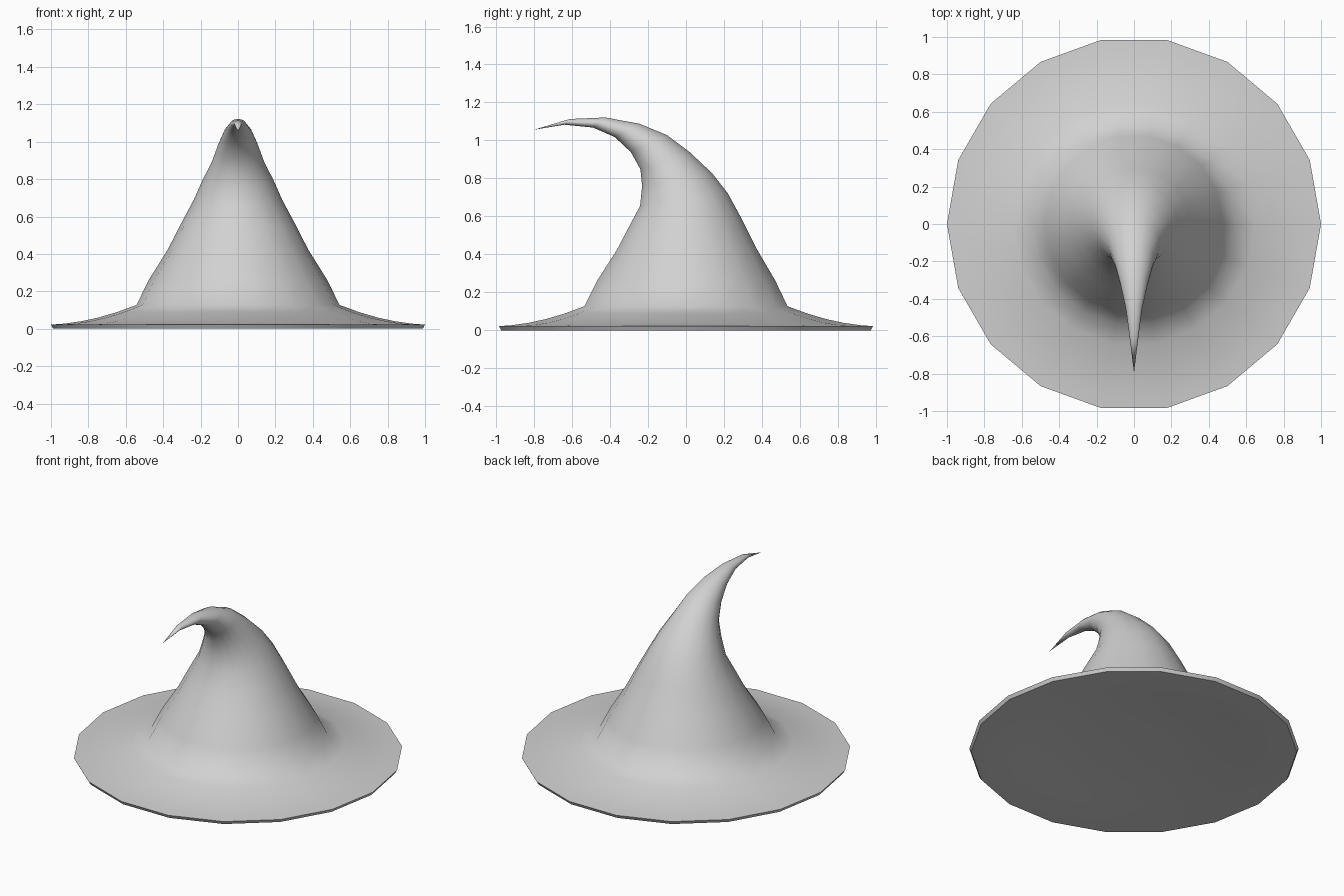
import bpy, bmesh, math
from mathutils import Vector

cube = bpy.data.objects.get("Cube")
if cube:
    bpy.data.objects.remove(cube)

SIDES = 18
FLAT = math.cos(math.pi / SIDES)  # the front and back of each ring are edge midpoints

# Grey felt
felt = bpy.data.materials.new("grey_felt")
felt.use_nodes = True
colour = (0.64, 0.64, 0.64, 1)
felt.diffuse_color = colour
felt.node_tree.nodes["Principled BSDF"].inputs["Base Color"].default_value = colour


def add_ring(bm, front, back):
    """Round ring spanned between a front and a back point, each (y, z)."""
    front, back = Vector((0, *front)), Vector((0, *back))
    centre, half = (front + back) / 2, (back - front) / 2
    side = Vector((half.length / FLAT, 0, 0))
    verts = []
    for i in range(SIDES):
        a = math.tau * i / SIDES
        verts.append(bm.verts.new(centre + side * math.cos(a) + half / FLAT * math.sin(a)))
    return verts


def flat_ring(bm, radius, z):
    return add_ring(bm, (-radius * FLAT, z), (radius * FLAT, z))


def bridge(bm, low, high):
    for i in range(SIDES):
        j = (i + 1) % SIDES
        bm.faces.new((low[i], low[j], high[j], high[i]))


bm = bmesh.new()

# Slightly hollowed underside and thin rim
underside = ((0.25, 0.042), (0.5, 0.032), (0.7, 0.015), (0.86, 0.003), (0.988, 0), (1, 0.022))
rings = [flat_ring(bm, r, z) for r, z in underside]
bm.faces.new(reversed(rings[0]))

# Brim sweeping up to the crown
for r, z in ((0.93, 0.027), (0.84, 0.04), (0.75, 0.059), (0.65, 0.088), (0.543, 0.127)):
    rings.append(flat_ring(bm, r, z))

# Crown, leaning and curling toward the front
crown = (
    ((-0.468, 0.262), (0.47, 0.262)),
    ((-0.366, 0.42), (0.373, 0.428)),
    ((-0.303, 0.54), (0.293, 0.588)),
    ((-0.242, 0.655), (0.22, 0.722)),
    ((-0.231, 0.76), (0.137, 0.828)),
    ((-0.24, 0.848), (0.02, 0.938)),
    ((-0.29, 0.938), (-0.10, 1.028)),
    ((-0.375, 1.018), (-0.245, 1.088)),
    ((-0.49, 1.068), (-0.425, 1.121)),
    ((-0.64, 1.083), (-0.612, 1.113)),
)
for front, back in crown:
    rings.append(add_ring(bm, front, back))
for low, high in zip(rings, rings[1:]):
    bridge(bm, low, high)

# Pointed tip
tip = bm.verts.new((0, -0.798, 1.057))
for i in range(SIDES):
    bm.faces.new((rings[-1][i], rings[-1][(i + 1) % SIDES], tip))

bmesh.ops.recalc_face_normals(bm, faces=bm.faces[:])
mesh = bpy.data.meshes.new("pointed_hat")
bm.to_mesh(mesh)
bm.free()
mesh.materials.append(felt)
hat = bpy.data.objects.new("pointed_hat", mesh)
bpy.context.collection.objects.link(hat)

# Smooth shading with a crisp rim
bpy.ops.object.select_all(action="DESELECT")
hat.select_set(True)
bpy.context.view_layer.objects.active = hat
bpy.ops.object.shade_smooth_by_angle(angle=math.radians(62))
